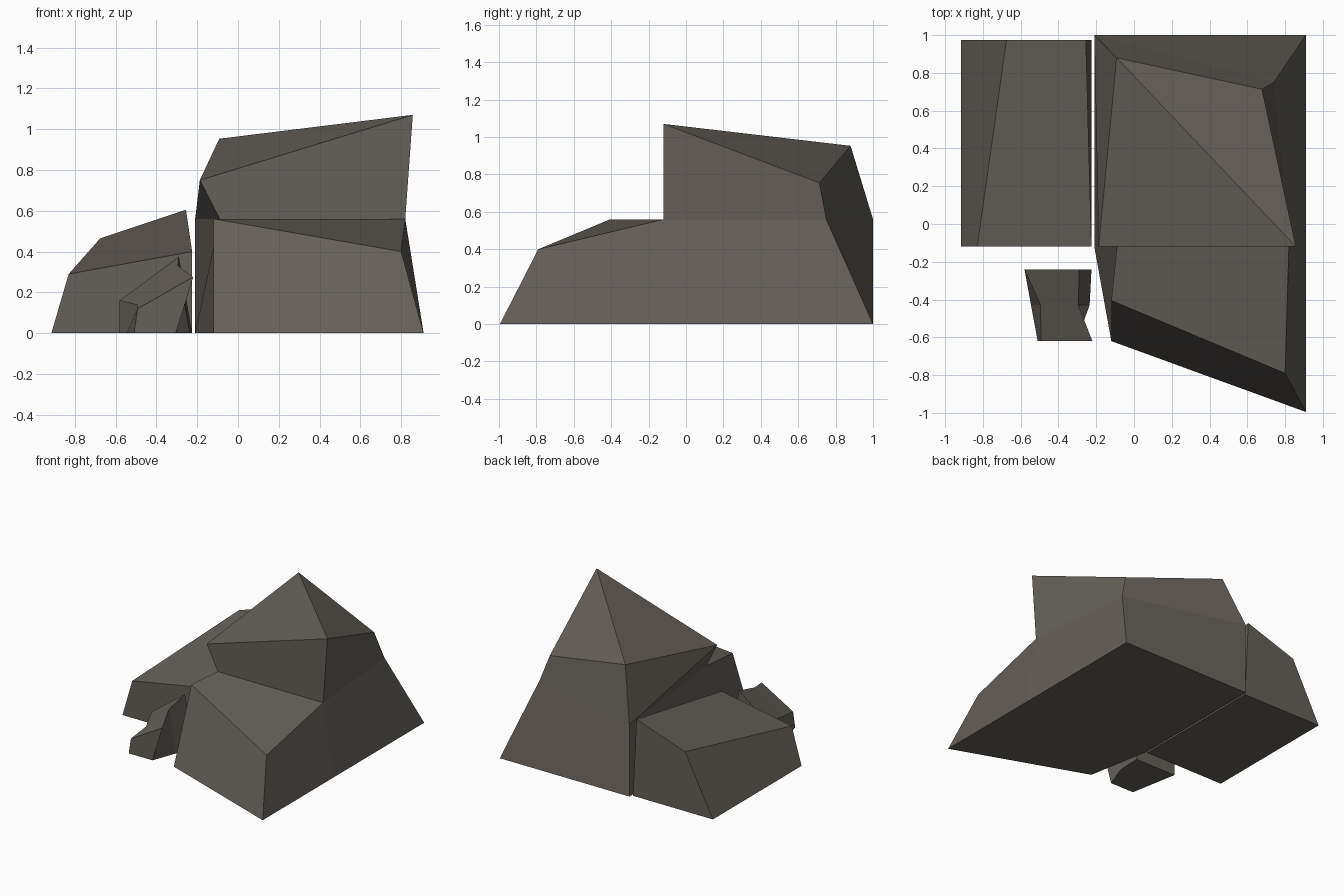
import bpy, bmesh
from mathutils import Vector

if "Cube" in bpy.data.objects:
    bpy.data.objects.remove(bpy.data.objects["Cube"])

stone = bpy.data.materials.new("stone")
stone.diffuse_color = (0.13, 0.115, 0.10, 1)
stone.use_nodes = True
stone.node_tree.nodes["Principled BSDF"].inputs["Base Color"].default_value = stone.diffuse_color


def loft(rings):
    """Closed solid through a stack of four-sided rings."""
    bm = bmesh.new()
    loops = [[bm.verts.new(p) for p in ring] for ring in rings]
    for a, b in zip(loops, loops[1:]):
        for i in range(4):
            j = (i + 1) % 4
            bm.faces.new((a[i], a[j], b[j], b[i]))
    bm.faces.new(loops[0][::-1])
    bm.faces.new(loops[-1])
    return bm, loops


def crease(bm, a, b):
    """Split the face shared by two corners along its diagonal."""
    bmesh.ops.connect_verts(bm, verts=[a, b])


def finish(bm, name):
    bmesh.ops.recalc_face_normals(bm, faces=bm.faces)
    mesh = bpy.data.meshes.new(name)
    bm.to_mesh(mesh)
    bm.free()
    mesh.materials.append(stone)
    bpy.context.collection.objects.link(bpy.data.objects.new(name, mesh))


def section(y, xz):
    return [(x, y, z) for x, z in xz]


# Main boulder: rings run front-left, front-right, back-right, back-left
bm, (base, mid, top) = loft([
    [(-.21, -.12, 0), (.91, -.12, 0), (.91, 1, 0), (-.21, 1, 0)],
    [(-.09, -.12, .56), (.82, -.12, .56), (.74, .75, .56), (-.21, 1, .56)],
    [(-.187, -.12, .75), (.857, -.12, 1.07), (.678, .713, .755), (-.092, .88, .953)],
])
crease(bm, top[3], top[1])
crease(bm, top[0], mid[3])

# Front ledge: pull the lower front face forward into a sloping step
corners = [base[0], base[1], mid[1], mid[0]]
front = next(f for f in bm.faces if set(f.verts) == set(corners))
bm.faces.remove(front)
ledge = [bm.verts.new(p) for p in
         [(-.12, -.62, 0), (.91, -.995, 0), (.80, -.79, .40), (-.12, -.405, .56)]]
for i in range(4):
    j = (i + 1) % 4
    bm.faces.new((corners[i], corners[j], ledge[j], ledge[i]))
bm.faces.new(ledge)
finish(bm, "main_boulder")

# Low side boulder
bm, _ = loft([
    section(-.12, [(-.915, 0), (-.225, 0), (-.225, .40), (-.83, .29)]),
    section(.975, [(-.915, 0), (-.225, 0), (-.255, .605), (-.675, .465)]),
])
finish(bm, "side_boulder")

# Small twisted stone in front
bm, _ = loft([
    section(-.62, [(-.51, 0), (-.305, 0), (-.22, .275), (-.492, .12)]),
    section(-.43, [(-.545, 0), (-.235, 0), (-.295, .33), (-.495, .14)]),
    section(-.24, [(-.58, 0), (-.225, 0), (-.29, .375), (-.58, .16)]),
])
finish(bm, "small_stone")
